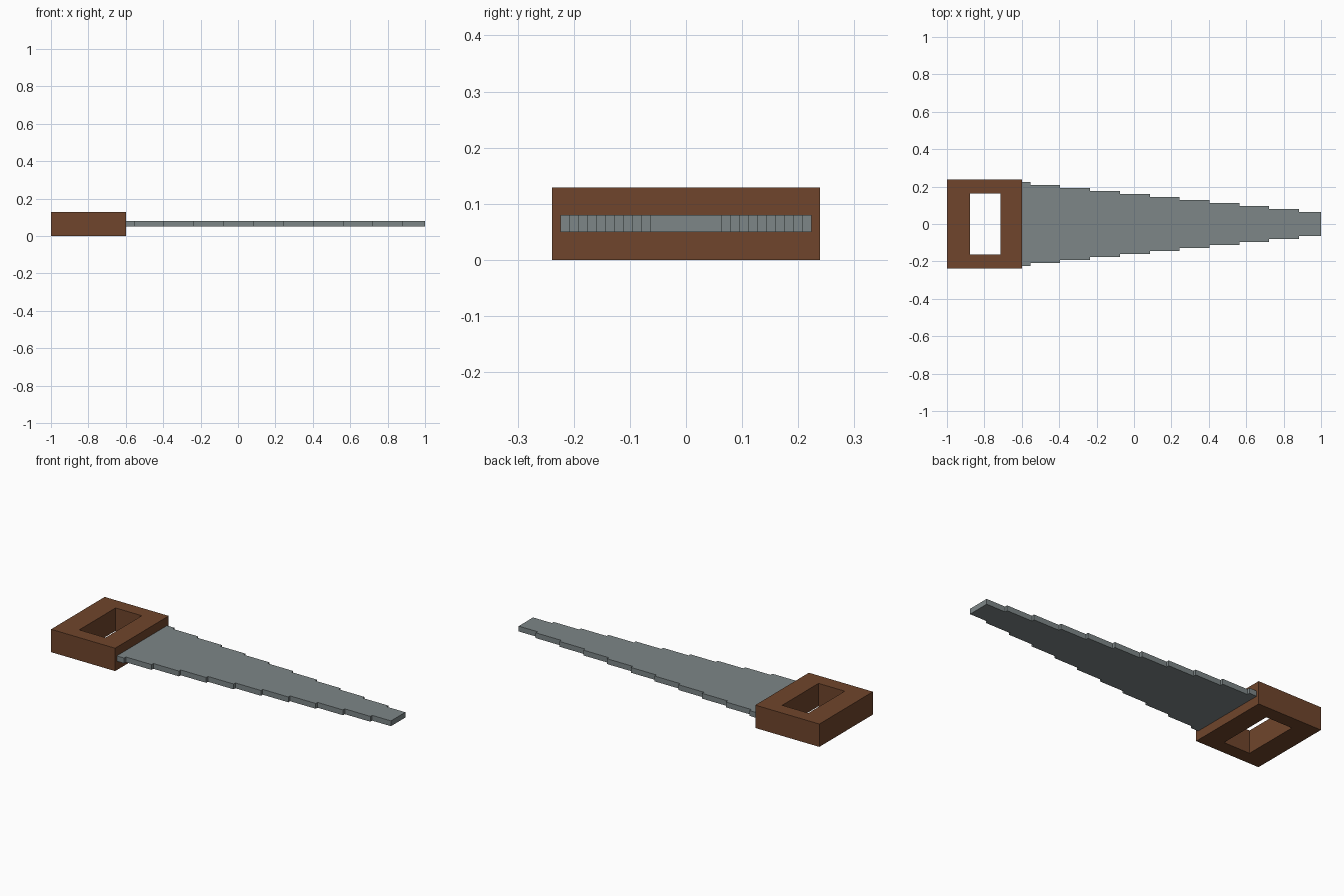
import bpy, bmesh

if "Cube" in bpy.data.objects:
    bpy.data.objects.remove(bpy.data.objects["Cube"])


def material(name, rgb):
    m = bpy.data.materials.new(name)
    m.diffuse_color = (*rgb, 1.0)
    m.use_nodes = True
    m.node_tree.nodes["Principled BSDF"].inputs["Base Color"].default_value = m.diffuse_color
    return m


def add_object(name, bm, mat):
    bmesh.ops.recalc_face_normals(bm, faces=bm.faces)
    me = bpy.data.meshes.new(name)
    bm.to_mesh(me)
    bm.free()
    me.materials.append(mat)
    ob = bpy.data.objects.new(name, me)
    bpy.context.collection.objects.link(ob)
    return ob


def rectangle(bm, x0, x1, hy, z):
    return [bm.verts.new((x, y, z)) for x, y in
            ((x0, -hy), (x1, -hy), (x1, hy), (x0, hy))]


wood = material("brown wood", (0.162, 0.060, 0.025))
steel = material("grey steel", (0.205, 0.240, 0.245))

# Handle: rectangular frame with a grip opening through it
bm = bmesh.new()
outer = [rectangle(bm, -1.0, -0.6, 0.239, z) for z in (0.0, 0.129)]
inner = [rectangle(bm, -0.878, -0.714, 0.162, z) for z in (0.0, 0.129)]
for i in range(4):
    j = (i + 1) % 4
    for a, b in ((outer[0], outer[1]), (inner[0], inner[1]),
                 (outer[0], inner[0]), (outer[1], inner[1])):
        bm.faces.new((a[i], a[j], b[j], b[i]))
add_object("handle", bm, wood)

# Blade: stepped taper on both edges, its root set into the handle
STEPS = 11
edges = [-0.66] + [-0.554 + 0.1596 * k for k in range(STEPS - 1)] + [1.0]
side = []
for k in range(STEPS):
    half = 0.224 - 0.016 * k
    side += [(edges[k], half), (edges[k + 1], half)]
outline = side + [(x, -y) for x, y in reversed(side)]

bm = bmesh.new()
bottom = bm.faces.new([bm.verts.new((x, y, 0.05)) for x, y in outline])
top = bmesh.ops.extrude_face_region(bm, geom=[bottom], use_keep_orig=True)
bmesh.ops.translate(bm, vec=(0, 0, 0.03),
                    verts=[v for v in top["geom"] if isinstance(v, bmesh.types.BMVert)])
add_object("blade", bm, steel)
